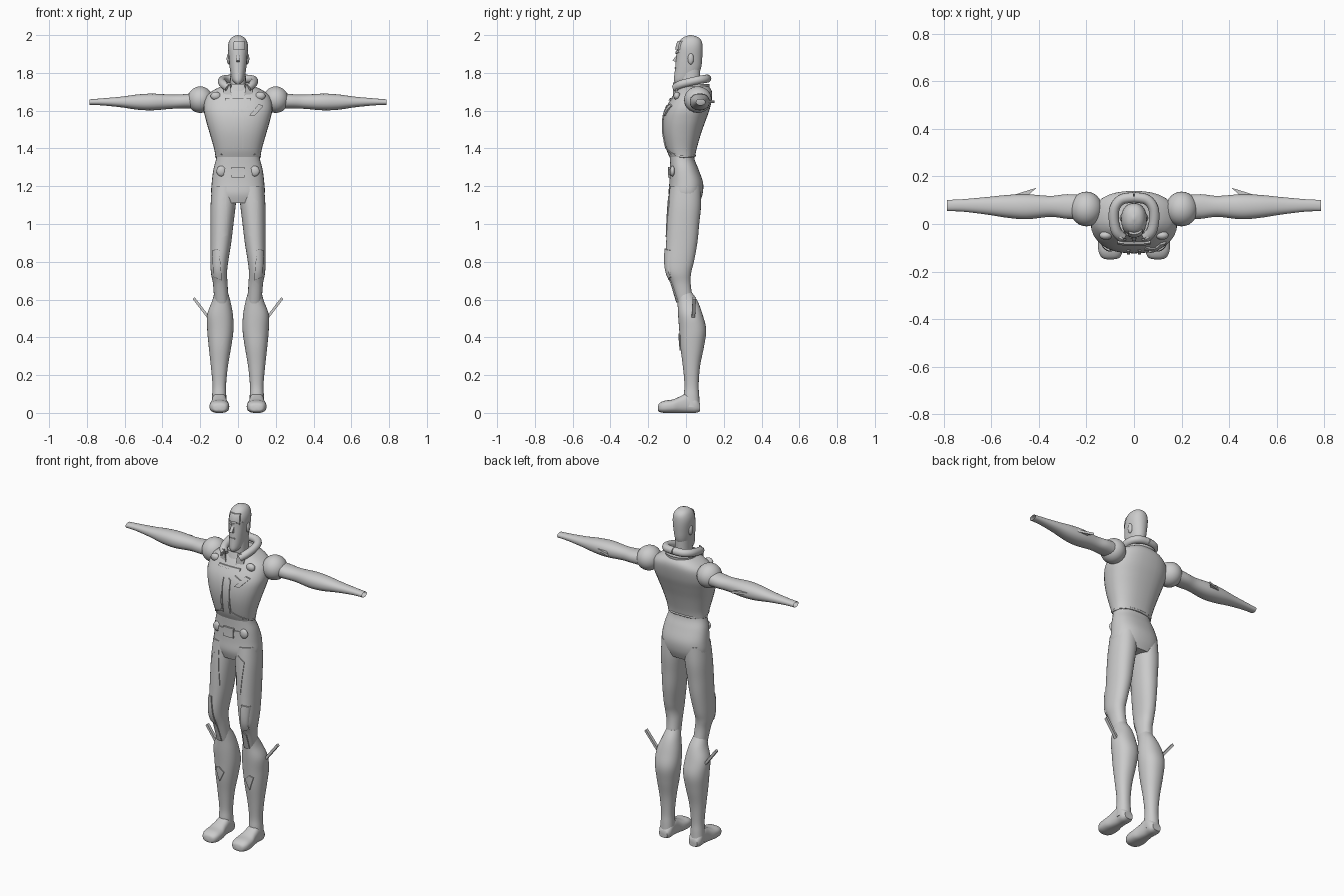
import bpy, bmesh, math
from mathutils import Vector
from mathutils.bvhtree import BVHTree

default_cube = bpy.data.objects.get("Cube")
if default_cube:
    bpy.data.objects.remove(default_cube, do_unlink=True)

grey = bpy.data.materials.new("plain grey")
grey.use_nodes = True
GREY = (0.6, 0.6, 0.6, 1)
grey.diffuse_color = GREY
grey.node_tree.nodes["Principled BSDF"].inputs["Base Color"].default_value = GREY


def finish(name, bm, mirror=False, angle=40):
    """Turn a bmesh into a smooth grey object, mirrored across x on request."""
    bmesh.ops.recalc_face_normals(bm, faces=bm.faces[:])
    mesh = bpy.data.meshes.new(name)
    bm.to_mesh(mesh)
    bm.free()
    mesh.materials.append(grey)
    obj = bpy.data.objects.new(name, mesh)
    bpy.context.scene.collection.objects.link(obj)
    bpy.ops.object.select_all(action="DESELECT")
    obj.select_set(True)
    bpy.context.view_layer.objects.active = obj
    bpy.ops.object.shade_smooth_by_angle(angle=math.radians(angle))
    if mirror:
        obj.modifiers.new("mirror", "MIRROR").use_clip = False
    return obj


def spline(points, steps):
    """Smooth path through tuples of any length."""
    pts = [Vector(p) for p in points]
    out = []
    for i in range(len(pts) - 1):
        b, c = pts[i], pts[i + 1]
        a = pts[max(i - 1, 0)]
        d = pts[min(i + 2, len(pts) - 1)]
        for s in range(steps):
            t = s / steps
            out.append(b + (c - a) * (t / 2) + (a * 2 - b * 5 + c * 4 - d) * (t * t / 2)
                       + (b * 3 - a - c * 3 + d) * (t ** 3 / 2))
    return out + [pts[-1]]


def loft(name, rings, axis="z", mirror=False, caps=True, power=2.2, sides=32, steps=5):
    """Skin rings given as (position, low a, high a, low b, high b)."""
    place = {"z": lambda t, a, b: (a, b, t),
             "x": lambda t, a, b: (t, a, b),
             "y": lambda t, a, b: (a, t, b)}[axis]
    bm = bmesh.new()
    loops = []
    for t, a0, a1, b0, b1 in spline(rings, steps):
        loop = []
        for k in range(sides):
            ang = math.tau * k / sides
            c, s = math.cos(ang), math.sin(ang)
            u = math.copysign(abs(c) ** (2 / power), c)
            v = math.copysign(abs(s) ** (2 / power), s)
            loop.append(bm.verts.new(place(t, (a0 + a1 + u * (a1 - a0)) / 2,
                                           (b0 + b1 + v * (b1 - b0)) / 2)))
        loops.append(loop)
    for low, high in zip(loops, loops[1:]):
        for k in range(sides):
            n = (k + 1) % sides
            bm.faces.new((low[k], low[n], high[n], high[k]))
    if caps:
        bm.faces.new(loops[0])
        bm.faces.new(loops[-1])
    return finish(name, bm, mirror)


def even(rows):
    """Expand (z, half width, front, back) to full ring rows."""
    return [(z, -w, w, f, b) for z, w, f, b in rows]


def ball(name, centre, size, mirror=True):
    bm = bmesh.new()
    bmesh.ops.create_uvsphere(bm, u_segments=28, v_segments=16, radius=1)
    bmesh.ops.scale(bm, vec=size, verts=bm.verts)
    bmesh.ops.translate(bm, vec=centre, verts=bm.verts)
    return finish(name, bm, mirror)


def front_y(target, x, z):
    """Front surface of a part at a given x and z."""
    tree = BVHTree.FromPolygons([v.co for v in target.data.vertices],
                                [p.vertices for p in target.data.polygons])
    hit = tree.ray_cast(Vector((x, -1, z)), Vector((0, 1, 0)))[0]
    return hit.y if hit else -0.04


def patch(name, target, corners, thick=0.008, n=6, mirror=True):
    """Raised plate draped over the front; corners are (x, z) in order."""
    p, q, r, s = [Vector(c) for c in corners]
    bm = bmesh.new()
    grid = []
    for i in range(n + 1):
        row = []
        for j in range(n + 1):
            at = p.lerp(q, i / n).lerp(s.lerp(r, i / n), j / n)
            row.append(bm.verts.new((at.x, front_y(target, *at) - thick, at.y)))
        grid.append(row)
    for i in range(n):
        for j in range(n):
            bm.faces.new((grid[i][j], grid[i + 1][j], grid[i + 1][j + 1], grid[i][j + 1]))
    top = bm.faces[:]
    rim = bmesh.ops.extrude_face_region(bm, geom=top, use_keep_orig=True)
    back = [g for g in rim["geom"] if isinstance(g, bmesh.types.BMVert)]
    bmesh.ops.translate(bm, vec=(0, thick * 2, 0), verts=back)
    return finish(name, bm, mirror)


def tube(name, points, radius, mirror=True):
    """Round tube along a smooth path."""
    curve = bpy.data.curves.new(name, "CURVE")
    curve.dimensions = "3D"
    curve.bevel_depth = radius
    curve.bevel_resolution = 4
    curve.use_fill_caps = True
    path = spline(points, 6)
    line = curve.splines.new("POLY")
    line.points.add(len(path) - 1)
    for point, at in zip(line.points, path):
        point.co = (*at, 1)
    curve.materials.append(grey)
    obj = bpy.data.objects.new(name, curve)
    bpy.context.scene.collection.objects.link(obj)
    if mirror:
        obj.modifiers.new("mirror", "MIRROR")
    return obj


def blade(name, outline, depth):
    """Thin flat fin extruded along a depth vector."""
    bm = bmesh.new()
    face = bm.faces.new([bm.verts.new(p) for p in outline])
    rim = bmesh.ops.extrude_face_region(bm, geom=[face], use_keep_orig=True)
    bmesh.ops.translate(bm, vec=depth, verts=[g for g in rim["geom"] if isinstance(g, bmesh.types.BMVert)])
    return finish(name, bm, True)


# Jacket and hips
jacket = loft("jacket", even([
    (1.355, .119, -.088, .048), (1.40, .127, -.105, .057), (1.48, .150, -.121, .080),
    (1.55, .170, -.122, .105), (1.61, .182, -.108, .126), (1.67, .172, -.075, .138),
    (1.705, .135, -.055, .136), (1.73, .085, -.04, .12)]), power=2.4)
hips = loft("hips", even([
    (1.42, .112, -.088, .045), (1.35, .115, -.086, .044), (1.29, .130, -.085, .066),
    (1.22, .139, -.088, .09), (1.16, .141, -.092, .088), (1.11, .12, -.08, .07)]), power=2.4)
tube("jacket_hem", [(0, .047, 1.362), (.07, .037, 1.36), (.117, -.02, 1.357), (.085, -.078, 1.372)], .006)

# Legs, boots and feet
legs = loft("trouser_leg", [
    (1.20, .002, .138, -.085, .08), (1.10, .012, .145, -.095, .08), (1.0, .024, .146, -.101, .07),
    (.90, .036, .146, -.105, .06), (.80, .052, .146, -.108, .042), (.74, .058, .143, -.10, .027),
    (.68, .055, .132, -.075, .025), (.58, .05, .125, -.045, .04)], mirror=True)
boots = loft("boot", [
    (.64, .054, .124, -.05, .03), (.59, .04, .138, -.045, .062), (.52, .027, .163, -.042, .088),
    (.44, .024, .163, -.036, .107), (.35, .036, .155, -.03, .095), (.25, .053, .144, -.017, .075),
    (.15, .063, .135, -.008, .067), (.09, .062, .137, -.012, .07), (.03, .06, .14, -.01, .073)], mirror=True)
loft("foot", [
    (-.149, .09, .11, .015, .03), (-.142, .062, .134, .006, .05), (-.115, .048, .149, 0, .064),
    (-.07, .047, .15, 0, .071), (-.03, .056, .142, 0, .088), (.01, .06, .138, 0, .105),
    (.05, .06, .138, 0, .085), (.075, .072, .126, .008, .05)], axis="y", mirror=True, power=2.6)
blade("boot_fin", [(.155, .03, .515), (.165, .03, .505), (.240, .035, .603), (.23, .035, .613)], (0, .018, 0))

# Arms with open wrists, shoulders and forearm fins
loft("arm", [
    (.19, .02, .12, 1.61, 1.70), (.28, .022, .125, 1.612, 1.688), (.35, .03, .118, 1.61, 1.685),
    (.45, .02, .125, 1.602, 1.69), (.53, .026, .122, 1.605, 1.686), (.62, .04, .113, 1.618, 1.674),
    (.72, .052, .104, 1.628, 1.665), (.785, .054, .101, 1.63, 1.66)], axis="x", mirror=True, caps=False)
shoulder = ball("shoulder", (.20, .063, 1.658), (.068, .073, .07))
blade("forearm_fin", [(.41, .152, 1.641), (.455, .11, 1.641), (.54, .1, 1.641), (.50, .124, 1.641)],
      (0, 0, .014))

# Hollow channel through the shoulders
bm = bmesh.new()
bmesh.ops.create_cone(bm, cap_ends=True, segments=20, radius1=.019, radius2=.019, depth=.7)
for v in bm.verts:
    v.co = (v.co.z, v.co.y + .075, v.co.x + 1.645)
cutter = finish("channel_cutter", bm)
cutter.hide_render = True
cutter.display_type = "WIRE"
cutter.hide_set(True)
for part in (jacket, shoulder):
    cut = part.modifiers.new("channel", "BOOLEAN")
    cut.operation, cut.object, cut.solver = "DIFFERENCE", cutter, "EXACT"

# Neck and collar
loft("neck", even([(1.66, .045, -.035, .08), (1.74, .042, -.035, .075), (1.84, .04, -.03, .075)]))
loft("collar_band", even([(1.655, .075, -.066, .11), (1.69, .086, -.06, .12), (1.74, .088, -.045, .125)]),
     caps=False)
tube("collar_roll", [(.05, -.056, 1.72), (.074, -.03, 1.738), (.085, .02, 1.752),
                     (.08, .07, 1.763), (.052, .103, 1.768), (0, .112, 1.77)], .022)
blade("collar_lapel", [(.03, -.062, 1.665), (.075, -.052, 1.67), (.08, -.042, 1.745), (.045, -.06, 1.75)],
      (0, -.008, 0))

# Head, hair and face
head = loft("head", even([
    (1.745, .016, -.058, .01), (1.765, .032, -.064, .05), (1.82, .043, -.058, .078),
    (1.88, .05, -.052, .086), (1.935, .054, -.047, .088), (1.97, .046, -.034, .082),
    (1.99, .03, -.01, .062), (2.0, .004, .018, .03)]))
ball("ear", (.048, .025, 1.875), (.012, .016, .03))
blade("nose", [(0, -.045, 1.90), (0, -.072, 1.865), (0, -.045, 1.855)], (.009, 0, 0))
patch("brow", head, [(.004, 1.90), (.036, 1.908), (.036, 1.92), (.004, 1.912)], .006)
patch("fringe", head, [(-.026, 1.925), (.038, 1.925), (.034, 1.968), (-.022, 1.968)], .009, mirror=False)
patch("mouth", head, [(-.018, 1.822), (.018, 1.822), (.018, 1.828), (-.018, 1.828)], .004, mirror=False)
patch("sideburn", head, [(.038, 1.83), (.044, 1.83), (.049, 1.92), (.04, 1.92)], .005)

# Chest trim
patch("jacket_placket", jacket, [(.022, 1.40), (.03, 1.40), (.03, 1.60), (.016, 1.61)], .006)
patch("jacket_front_hem", jacket, [(.025, 1.405), (.112, 1.362), (.112, 1.37), (.025, 1.415)], .005)
patch("chest_yoke", jacket, [(-.07, 1.655), (.07, 1.655), (.07, 1.667), (-.07, 1.667)], .008, mirror=False)
patch("chest_crest", jacket, [(.06, 1.575), (.09, 1.575), (.135, 1.625), (.11, 1.635)], .009, mirror=False)
patch("crest_wing", jacket, [(.045, 1.615), (.09, 1.595), (.1, 1.606), (.05, 1.63)], .007, mirror=False)
ball("chest_stud", (.118, front_y(jacket, .118, 1.678), 1.678), (.027, .018, .022))

# Belt and trouser trim
patch("belt", hips, [(0, 1.258), (.105, 1.262), (.105, 1.29), (0, 1.292)], .005)
patch("buckle", hips, [(-.034, 1.247), (.034, 1.247), (.034, 1.303), (-.034, 1.303)], .01, mirror=False)
ball("belt_stud", (.088, front_y(hips, .088, 1.28), 1.28), (.026, .014, .028))
patch("thigh_panel", legs, [(.055, .94), (.09, .93), (.105, 1.12), (.065, 1.15)], .004)
patch("knee_pad", legs, [(.085, .70), (.13, .72), (.138, .86), (.1, .87)], .008)
patch("shin_strap", legs, [(.075, .585), (.108, .585), (.108, .68), (.085, .70)], .006)
patch("boot_guard", boots, [(.07, .39), (.10, .33), (.125, .41), (.10, .42)], .006)
